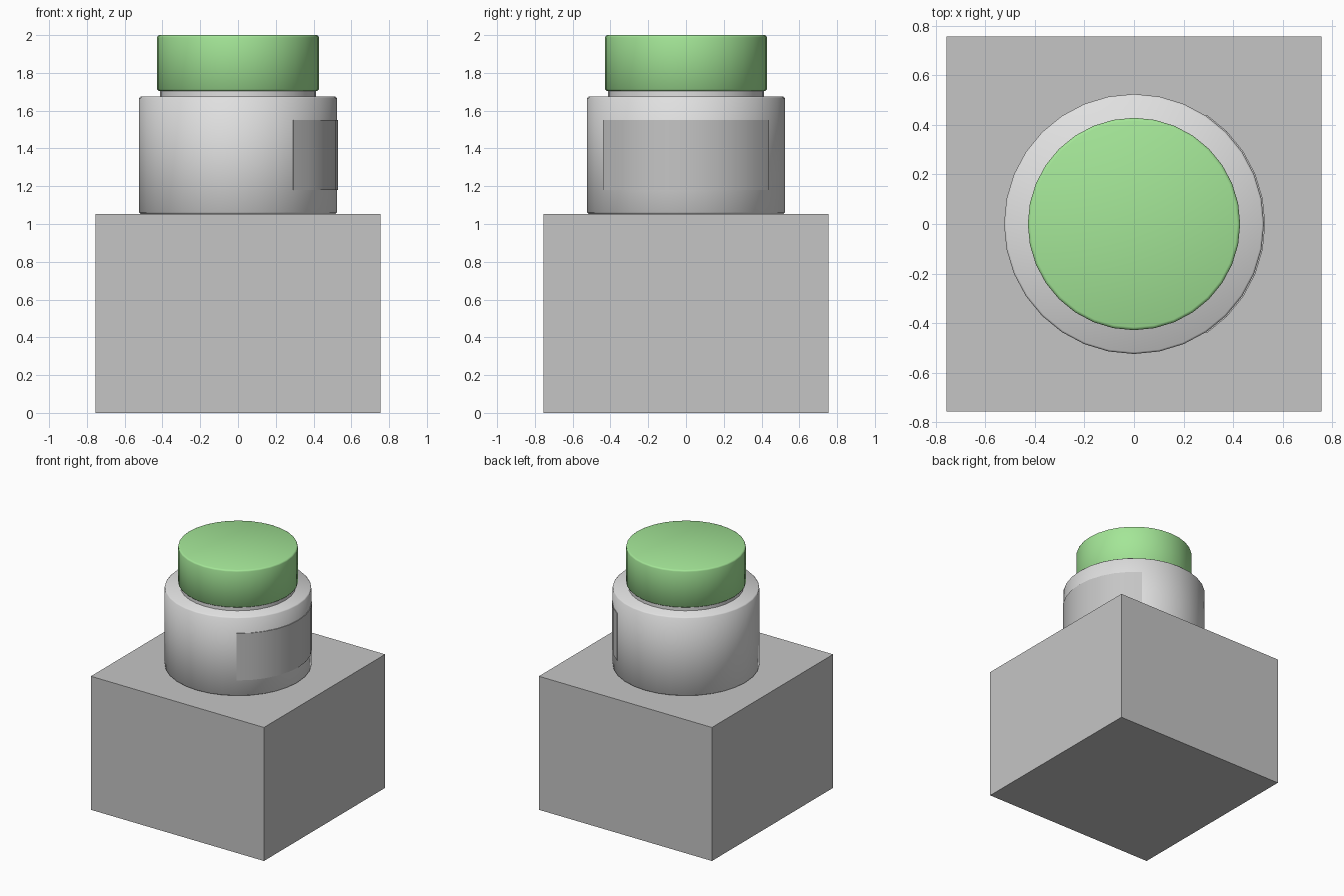
import bpy, bmesh, math

if "Cube" in bpy.data.objects:
    bpy.data.objects.remove(bpy.data.objects["Cube"])

SIDES = 32


def material(name, rgb):
    m = bpy.data.materials.new(name)
    m.diffuse_color = (*rgb, 1.0)
    m.use_nodes = True
    m.node_tree.nodes["Principled BSDF"].inputs["Base Color"].default_value = m.diffuse_color
    return m


GREY = material("mid grey", (0.56, 0.56, 0.56))
LIGHT = material("light grey", (0.75, 0.75, 0.75))
GREEN = material("soft green", (0.37, 0.79, 0.31))


def finish(name, bm, mat, smooth=True):
    bmesh.ops.recalc_face_normals(bm, faces=bm.faces)
    me = bpy.data.meshes.new(name)
    bm.to_mesh(me)
    bm.free()
    me.materials.append(mat)
    ob = bpy.data.objects.new(name, me)
    bpy.context.collection.objects.link(ob)
    if smooth:
        bpy.ops.object.select_all(action='DESELECT')
        ob.select_set(True)
        bpy.context.view_layer.objects.active = ob
        bpy.ops.object.shade_smooth_by_angle(angle=math.radians(50))
    return ob


def ring_point(r, i, z):
    a = math.tau * i / SIDES
    return (r * math.cos(a), r * math.sin(a), z)


def turned(name, profile, mat):
    """Closed solid of revolution from (radius, height) pairs."""
    bm = bmesh.new()
    rings = [[bm.verts.new(ring_point(r, i, z)) for i in range(SIDES)] for r, z in profile]
    for lo, hi in zip(rings, rings[1:]):
        for i in range(SIDES):
            j = (i + 1) % SIDES
            bm.faces.new((lo[i], lo[j], hi[j], hi[i]))
    bm.faces.new(rings[0])
    bm.faces.new(rings[-1])
    return finish(name, bm, mat)


# Square block underneath
bm = bmesh.new()
bmesh.ops.create_cube(bm, size=1)
bmesh.ops.scale(bm, vec=(1.51, 1.51, 1.053), verts=bm.verts)
bmesh.ops.translate(bm, vec=(0, 0, 0.5265), verts=bm.verts)
finish("base_block", bm, GREY, smooth=False)

# Round jar body with slightly eased rims, then its neck
turned("jar_body", [(0.515, 1.053), (0.524, 1.062), (0.524, 1.667), (0.516, 1.675)], LIGHT)
turned("jar_neck", [(0.413, 1.67), (0.413, 1.715)], LIGHT)

# Lid with eased edges
turned("lid", [(0.42, 1.705), (0.428, 1.713), (0.428, 1.988),
               (0.425, 1.996), (0.416, 2.0)], GREEN)

# Thin curved label on the right side of the body
bm = bmesh.new()
section = [(0.522, 1.18), (0.529, 1.18), (0.529, 1.55), (0.522, 1.55)]
loops = [[bm.verts.new(ring_point(r, i, z)) for r, z in section] for i in range(-5, 6)]
for a, b in zip(loops, loops[1:]):
    for k in range(4):
        n = (k + 1) % 4
        bm.faces.new((a[k], a[n], b[n], b[k]))
bm.faces.new(loops[0])
bm.faces.new(loops[-1])
finish("label", bm, GREY)
